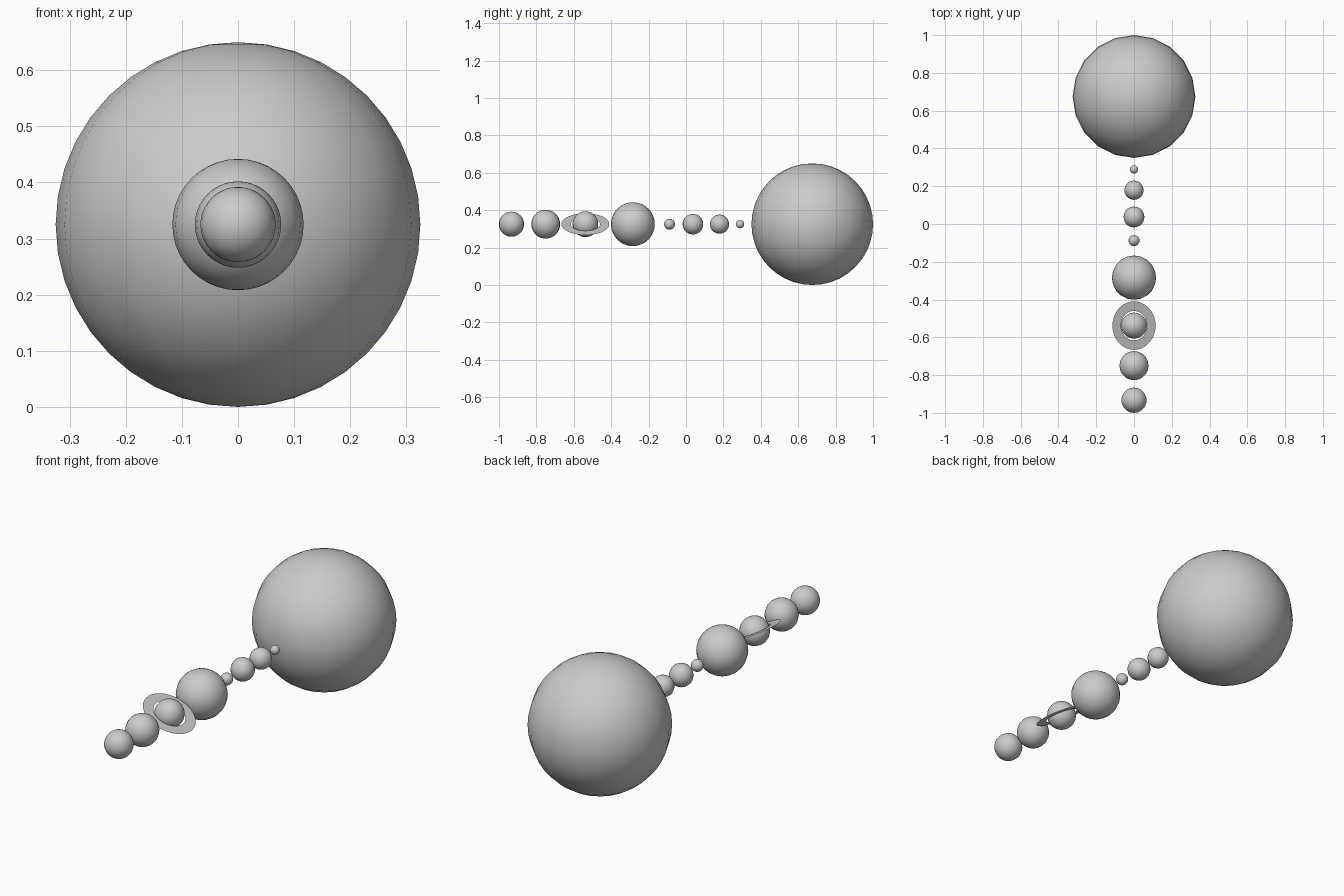
import bpy, bmesh, math

if "Cube" in bpy.data.objects:
    bpy.data.objects.remove(bpy.data.objects["Cube"])

Z = 0.325  # common height of all centres


def ball(name, y, r, tilt=0.0):
    bpy.ops.mesh.primitive_uv_sphere_add(segments=20, ring_count=20, radius=r,
                                         location=(0, y, Z), rotation=(0, tilt, 0))
    ob = bpy.context.object
    ob.name = name
    bpy.ops.object.shade_smooth()
    return ob


def flat_ring(name, y, inner, outer, tilt, sides=40):
    bm = bmesh.new()
    loops = []
    for r in (inner, outer):
        loops.append([bm.verts.new((r * math.cos(2 * math.pi * i / sides),
                                    r * math.sin(2 * math.pi * i / sides), 0))
                      for i in range(sides)])
    a, b = loops
    for i in range(sides):
        j = (i + 1) % sides
        bm.faces.new((a[i], b[i], b[j], a[j]))
    me = bpy.data.meshes.new(name)
    bm.to_mesh(me)
    bm.free()
    ob = bpy.data.objects.new(name, me)
    ob.location = (0, y, Z)
    ob.rotation_euler = (0, tilt, 0)
    bpy.context.collection.objects.link(ob)


TILT = math.radians(27)

# Star and the row of planets, from back to front
ball("sun", 0.675, 0.325)
ball("planet_1", 0.289, 0.022)
ball("planet_2", 0.179, 0.051)
ball("planet_3", 0.037, 0.055)
ball("planet_4", -0.088, 0.029)
ball("planet_5", -0.284, 0.117)
ball("planet_6_ringed", -0.538, 0.069, TILT)
ball("planet_7", -0.750, 0.077)
ball("planet_8", -0.933, 0.067)

# Thin tilted ring, edge-on from the front
flat_ring("planet_6_ring", -0.538, 0.078, 0.128, TILT)
